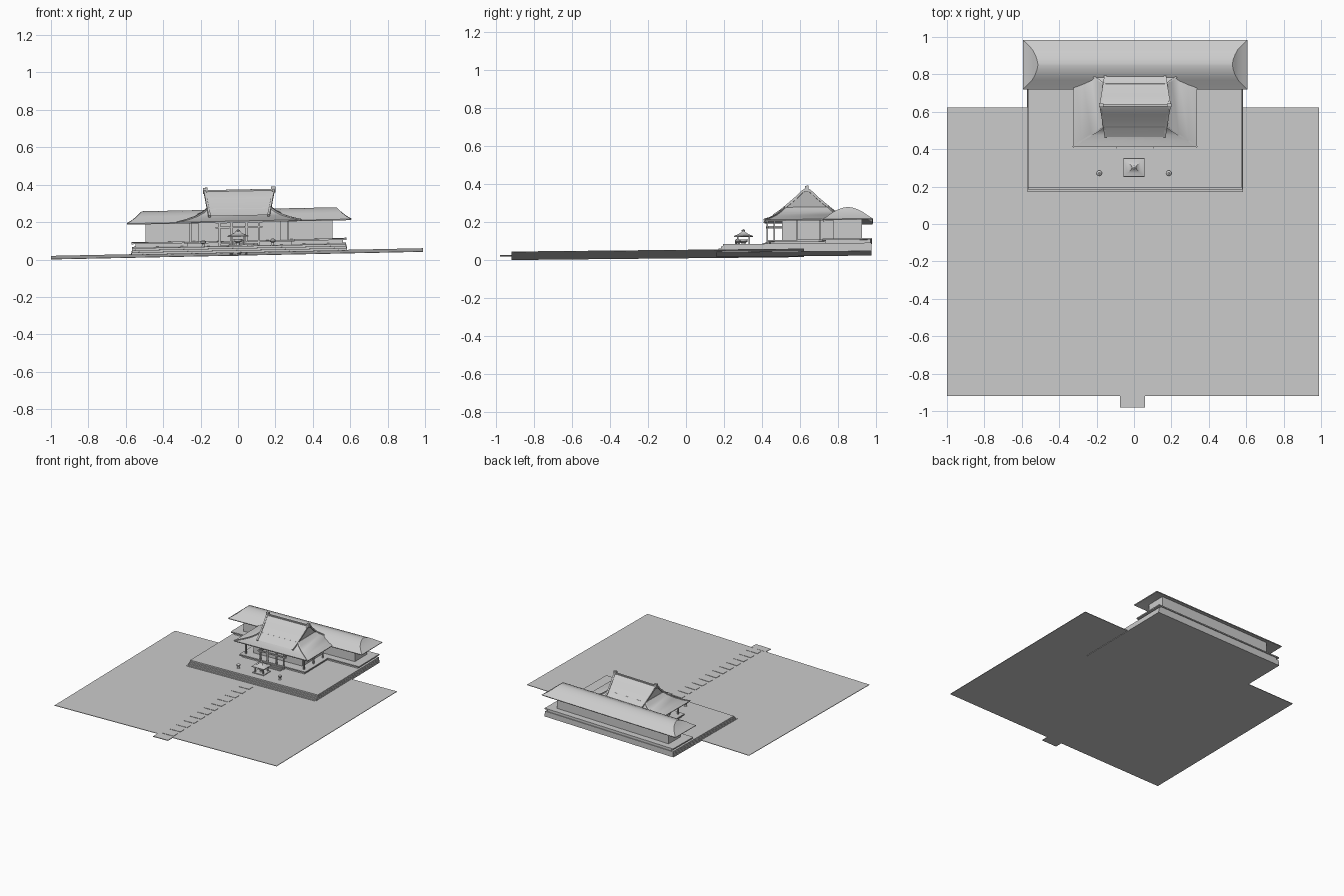
import bpy, bmesh, math
from mathutils import Vector, Matrix

if "Cube" in bpy.data.objects:
    bpy.data.objects.remove(bpy.data.objects["Cube"])

stone = bpy.data.materials.new("pale grey")
stone.use_nodes = True
GREY = (0.6, 0.6, 0.6, 1)
stone.diffuse_color = GREY
stone.node_tree.nodes["Principled BSDF"].inputs["Base Color"].default_value = GREY

CX = 0.006     # building centre line
HALL_Y = 0.635  # ridge of the front hall
REAR_Y = 0.852  # ridge of the rear hall


def finish(name, bm, smooth=False):
    """Lay the part on the gently sloping site and make an object."""
    bmesh.ops.recalc_face_normals(bm, faces=bm.faces)
    for v in bm.verts:
        v.co.z += 0.034 + 0.0205 * v.co.x + 0.01 * v.co.y
    mesh = bpy.data.meshes.new(name)
    bm.to_mesh(mesh)
    bm.free()
    mesh.materials.append(stone)
    ob = bpy.data.objects.new(name, mesh)
    bpy.context.collection.objects.link(ob)
    if smooth:
        bpy.ops.object.select_all(action='DESELECT')
        ob.select_set(True)
        bpy.context.view_layer.objects.active = ob
        bpy.ops.object.shade_smooth_by_angle(angle=math.radians(35))
    return ob


def add_box(bm, x0, x1, y0, y1, z0, z1):
    size = Matrix.Diagonal((x1 - x0, y1 - y0, z1 - z0, 1))
    mid = Matrix.Translation(((x0 + x1) / 2, (y0 + y1) / 2, (z0 + z1) / 2))
    bmesh.ops.create_cube(bm, size=1, matrix=mid @ size)


def boxes(name, *specs):
    bm = bmesh.new()
    for spec in specs:
        add_box(bm, *spec)
    return finish(name, bm)


def loft(name, cx, cy, rings):
    """Stack of rectangles (half x, half y, z), capped at both ends."""
    bm = bmesh.new()
    loops = []
    for hx, hy, z in rings:
        loops.append([bm.verts.new((cx + sx * hx, cy + sy * hy, z))
                      for sx, sy in ((-1, -1), (1, -1), (1, 1), (-1, 1))])
    for a, b in zip(loops, loops[1:]):
        for i in range(4):
            j = (i + 1) % 4
            bm.faces.new((a[i], a[j], b[j], b[i]))
    bm.faces.new(loops[0])
    bm.faces.new(loops[-1])
    return finish(name, bm, True)


def bars(name, paths, w):
    """Square bars following point paths."""
    bm = bmesh.new()
    for path in paths:
        for a, b in zip(path, path[1:]):
            a, b = Vector(a), Vector(b)
            turn = (b - a).to_track_quat('Z', 'Y').to_matrix().to_4x4()
            size = Matrix.Diagonal((w, w, (b - a).length + w / 2, 1))
            bmesh.ops.create_cube(bm, size=1, matrix=Matrix.Translation((a + b) / 2) @ turn @ size)
    return finish(name, bm)


def turned(name, x, y, profile, sides=12):
    """Lathe a (radius, z) profile."""
    bm = bmesh.new()
    for (r0, z0), (r1, z1) in zip(profile, profile[1:]):
        bmesh.ops.create_cone(bm, cap_ends=True, segments=sides, radius1=r0, radius2=r1,
                              depth=z1 - z0, matrix=Matrix.Translation((x, y, (z0 + z1) / 2)))
    return finish(name, bm, True)


# Site: thin ground sheet, front tab and path slabs
boxes("ground", (-1, 0.99, -0.92, 0.622, -0.004, 0))
boxes("path_tab", (-0.075, 0.058, -0.98, -0.915, -0.004, 0.001))
boxes("path_slabs", *[(-0.045, 0.052, y, y + 0.05, -0.001, 0.0025)
                      for y in [-0.9 + 0.088 * i for i in range(12)]])

# Broad stepped terrace
boxes("terrace", *[(CX - 0.578 + 0.002 * i, CX + 0.578 - 0.002 * i, 0.16 + 0.012 * i, 0.978,
                    -0.008 + 0.011 * i, 0.003 + 0.011 * i) for i in range(4)])

# Raised T-shaped floor with projecting edge
boxes("rear_floor", (CX - 0.555, CX + 0.555, 0.735, 0.972, 0.036, 0.052),
      (CX - 0.575, CX + 0.575, 0.72, 0.98, 0.052, 0.061))
boxes("front_floor", (CX - 0.28, CX + 0.28, 0.445, 0.74, 0.036, 0.052),
      (CX - 0.295, CX + 0.295, 0.43, 0.74, 0.052, 0.061))
boxes("front_stairs", *[(CX - 0.1, CX + 0.1, 0.39 + 0.014 * i, 0.44, 0.034, 0.042 + 0.007 * i)
                        for i in range(3)])

# Hall walls
boxes("rear_walls", (CX - 0.5, CX + 0.5, 0.775, 0.928, 0.058, 0.185))
boxes("front_walls", (CX - 0.22, CX + 0.22, 0.505, 0.79, 0.058, 0.185))

# Rear hall: rounded hipped roof
loft("rear_roof", CX, REAR_Y, [
    (0.5, 0.076, 0.178), (0.598, 0.13, 0.157), (0.6, 0.132, 0.163), (0.575, 0.108, 0.178),
    (0.55, 0.082, 0.197), (0.535, 0.055, 0.212), (0.525, 0.028, 0.222), (0.52, 0.004, 0.226)])

# Front hall: flared skirt roof
skirt = [(0.33, 0.222, 0.168), (0.285, 0.19, 0.178), (0.235, 0.16, 0.194),
         (0.195, 0.135, 0.214), (0.168, 0.115, 0.235)]
loft("skirt_roof", CX, HALL_Y, [(0.22, 0.13, 0.178), (0.328, 0.22, 0.161)] + skirt)
bars("hip_ridges", [[(CX + sx * x, HALL_Y + sy * y, z) for x, y, z in skirt]
                    for sx in (-1, 1) for sy in (-1, 1)], 0.009)

# Front hall: concave gable roof, (half depth, half width, z) from eave to ridge
gable = [(0.17, 0.158, 0.196), (0.13, 0.163, 0.222), (0.09, 0.17, 0.255),
         (0.05, 0.176, 0.289), (0.02, 0.182, 0.318), (0, 0.185, 0.33)]
section = [(-d, w, z) for d, w, z in gable] + [(d, w, z) for d, w, z in gable[-2::-1]]
bm = bmesh.new()
ends = [[bm.verts.new((CX + s * w, HALL_Y + d, z)) for d, w, z in section] for s in (-1, 1)]
for i in range(len(section) - 1):
    bm.faces.new((ends[0][i], ends[1][i], ends[1][i + 1], ends[0][i + 1]))
for end in ends:
    bm.faces.new(end)
bm.faces.new((ends[0][0], ends[1][0], ends[1][-1], ends[0][-1]))
finish("gable_roof", bm, True)
bars("gable_edges", [[(CX + s * w, HALL_Y + d, z) for d, w, z in section] for s in (-1, 1)], 0.012)
boxes("main_ridge", (CX - 0.185, CX + 0.185, HALL_Y - 0.007, HALL_Y + 0.007, 0.32, 0.334))
boxes("ridge_finials", *[(CX + s * 0.182 - 0.012, CX + s * 0.182 + 0.012, HALL_Y - 0.009,
                          HALL_Y + 0.009, 0.315, 0.347) for s in (-1, 1)])

# Porch posts and beams
posts = [CX + x for x in (-0.105, -0.04, 0.04, 0.105)]
boxes("porch_posts", *[(x - 0.005, x + 0.005, 0.423, 0.433, 0.036, 0.168) for x in posts])
boxes("porch_beams", (CX - 0.125, CX + 0.125, 0.422, 0.434, 0.13, 0.139),
      (CX - 0.125, CX + 0.125, 0.422, 0.434, 0.157, 0.167),
      *[(x - 0.004, x + 0.004, 0.43, 0.51, 0.13, 0.138) for x in (posts[0], posts[-1])])
boxes("veranda_posts", *[(CX + s * 0.26 - 0.005, CX + s * 0.26 + 0.005, y, y + 0.01, 0.06, 0.175)
                         for s in (-1, 1) for y in (0.46, 0.58, 0.7)])

# Small roofed incense stand
SX, SY = 0.0, 0.302
boxes("stand_base", (SX - 0.05, SX + 0.05, SY - 0.045, SY + 0.045, 0.035, 0.042))
boxes("stand_posts", *[(SX + a * 0.034 - 0.004, SX + a * 0.034 + 0.004, SY + b * 0.03 - 0.004,
                        SY + b * 0.03 + 0.004, 0.04, 0.09) for a in (-1, 1) for b in (-1, 1)])
loft("stand_roof", SX, SY, [(0.056, 0.05, 0.085), (0.055, 0.049, 0.09), (0.034, 0.03, 0.097),
                            (0.016, 0.013, 0.108), (0.012, 0.004, 0.116)])
turned("stand_knob", SX, SY, [(0.008, 0.114), (0.01, 0.119), (0.002, 0.126)])
turned("incense_bowl", SX, SY, [(0.012, 0.04), (0.01, 0.052), (0.022, 0.06), (0.024, 0.072)])

# Pair of courtyard lanterns
for side, x in (("right", -0.186), ("left", 0.186)):
    turned(side + "_lantern", x, 0.272, [(0.014, 0.034), (0.008, 0.04), (0.006, 0.05),
                                         (0.014, 0.056), (0.015, 0.064), (0.004, 0.072)])
